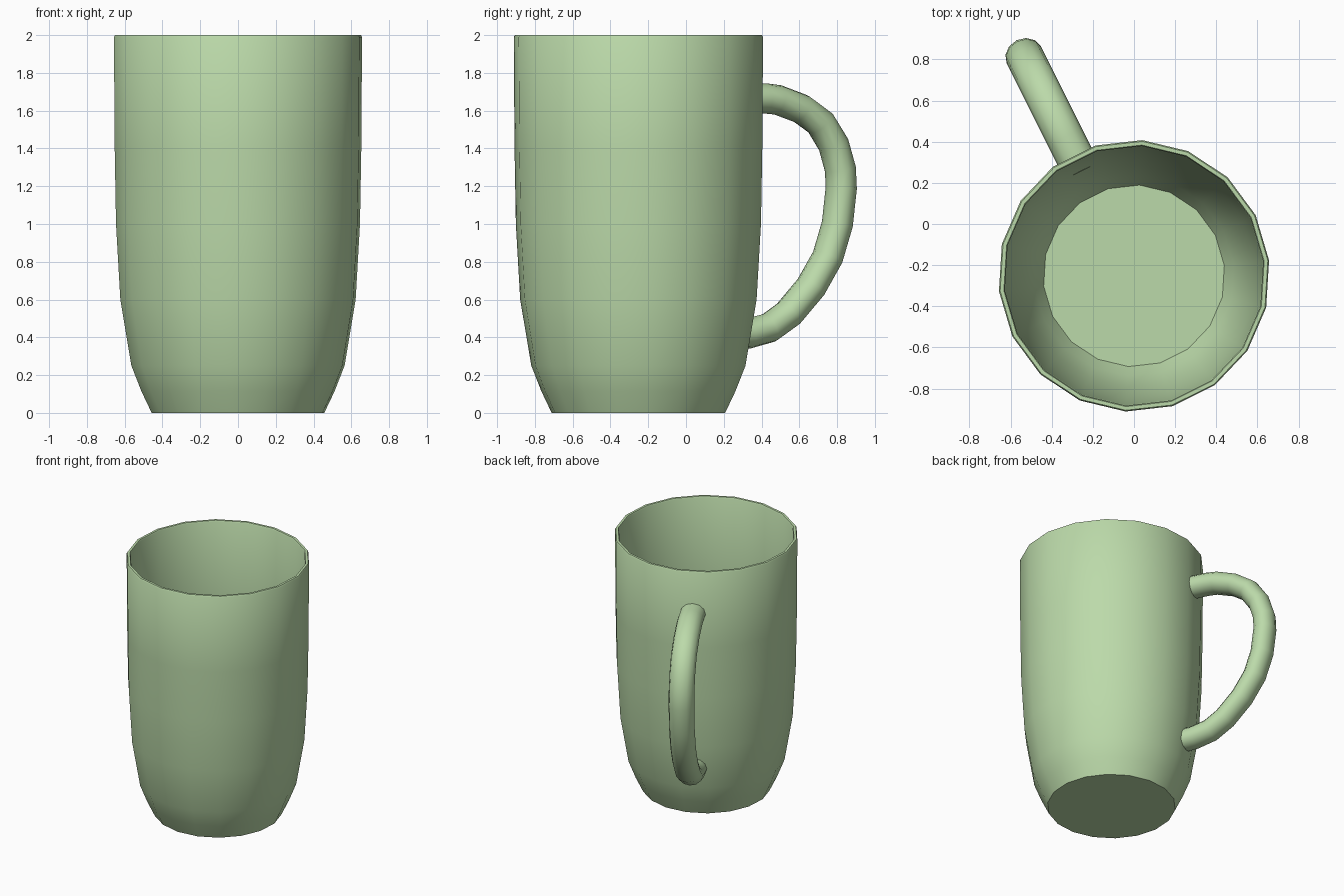
import bpy, bmesh
from math import sin, cos, radians, tau
from mathutils import Vector

default = bpy.data.objects.get("Cube")
if default:
    bpy.data.objects.remove(default, do_unlink=True)

# Single glaze colour
GLAZE = (0.50, 0.70, 0.40, 1.0)
glaze = bpy.data.materials.new("pale_green_glaze")
glaze.use_nodes = True
glaze.diffuse_color = GLAZE
glaze.node_tree.nodes["Principled BSDF"].inputs["Base Color"].default_value = GLAZE

CENTRE = Vector((0, -0.252, 0))
TURN = radians(6.5)
SIDES = 18


def loft(name, rings):
    """Skin a list of point rings, capping both ends."""
    bm = bmesh.new()
    loops = [[bm.verts.new(p) for p in ring] for ring in rings]
    n = len(loops[0])
    for a, b in zip(loops, loops[1:]):
        for i in range(n):
            j = (i + 1) % n
            bm.faces.new((a[i], a[j], b[j], b[i]))
    bm.faces.new(loops[0])
    bm.faces.new(loops[-1])
    bmesh.ops.recalc_face_normals(bm, faces=bm.faces)
    mesh = bpy.data.meshes.new(name)
    bm.to_mesh(mesh)
    bm.free()
    mesh.materials.append(glaze)
    obj = bpy.data.objects.new(name, mesh)
    bpy.context.collection.objects.link(obj)
    bpy.ops.object.select_all(action="DESELECT")
    obj.select_set(True)
    bpy.context.view_layer.objects.active = obj
    bpy.ops.object.shade_smooth_by_angle(angle=radians(40))
    return obj


# Cup body: outer wall up, over the rim, inner wall down to the floor
outer = [(0.46, 0), (0.515, 0.115), (0.568, 0.25), (0.627, 0.6),
         (0.65, 1.0), (0.657, 1.4), (0.661, 1.99)]
rim = [(0.655, 2.0), (0.637, 2.0), (0.632, 1.99)]
inner = [(r - 0.028, z) for r, z in reversed(outer[1:-1])] + [(0.442, 0.03)]


def circle(radius, z):
    return [CENTRE + Vector((radius * cos(TURN + tau * i / SIDES),
                             radius * sin(TURN + tau * i / SIDES), z))
            for i in range(SIDES)]


loft("cup_body", [circle(r, z) for r, z in outer + rim + inner])

# Handle: oval tube along a path of (distance from cup axis, height)
out = Vector((cos(radians(116.5)), sin(radians(116.5)), 0))
up = Vector((0, 0, 1))
side = out.cross(up)
path = [(0.63, 1.665), (0.75, 1.665), (0.825, 1.657), (0.963, 1.61),
        (1.077, 1.535), (1.155, 1.42), (1.195, 1.29), (1.2, 1.19),
        (1.177, 1.0), (1.12, 0.825), (1.021, 0.667), (0.888, 0.525),
        (0.773, 0.45), (0.65, 0.42), (0.575, 0.415)]
points = [CENTRE + out * r + up * z for r, z in path]
rings = []
for i, p in enumerate(points):
    tangent = (points[min(i + 1, len(points) - 1)] - points[max(i - 1, 0)]).normalized()
    normal = side.cross(tangent)
    rings.append([p + normal * 0.08 * cos(tau * k / 12) + side * 0.093 * sin(tau * k / 12)
                  for k in range(12)])
loft("handle", rings)
